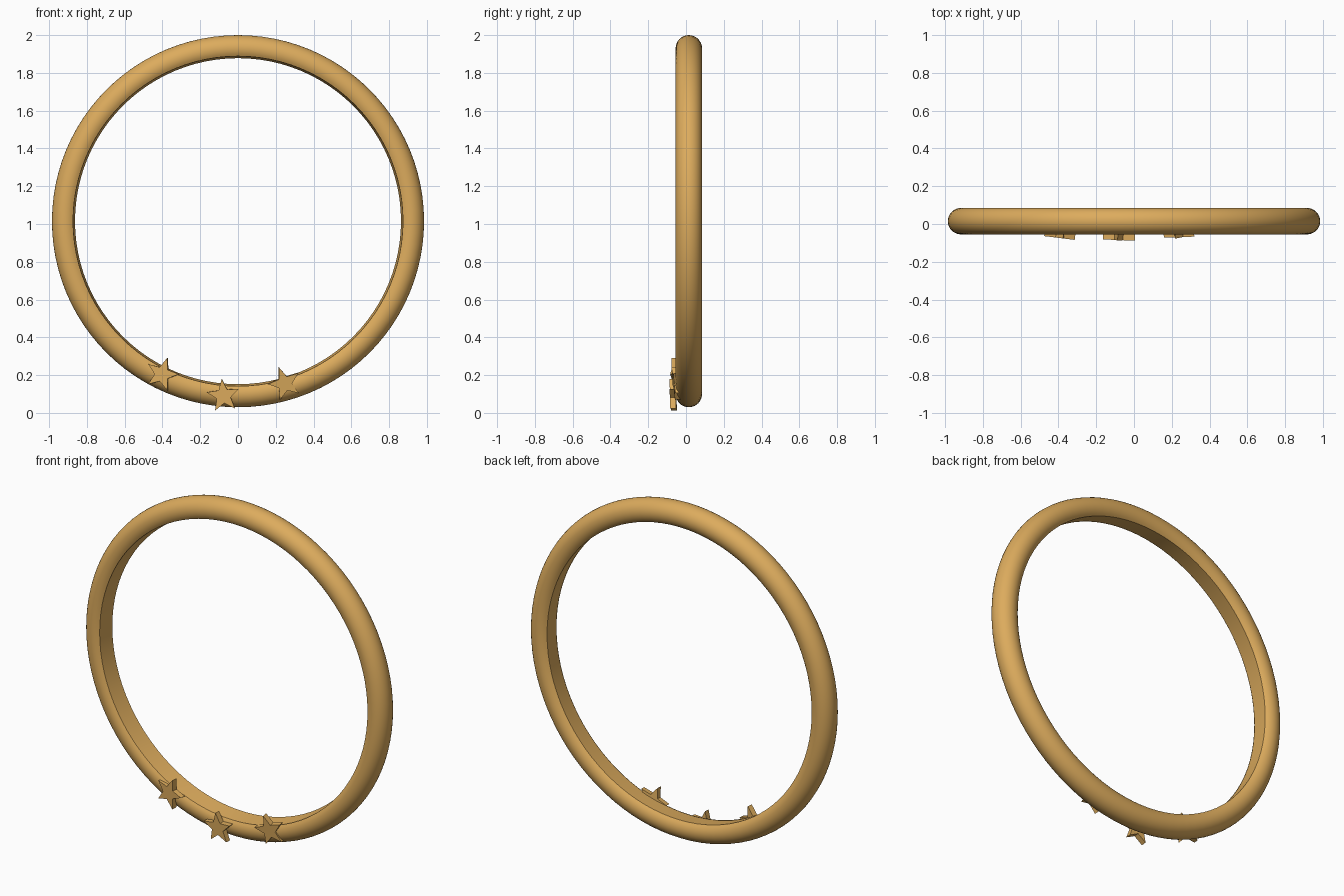
import bpy, bmesh, math
from mathutils import Matrix, Vector

if "Cube" in bpy.data.objects:
    bpy.data.objects.remove(bpy.data.objects["Cube"])

gold = bpy.data.materials.new("warm_gold")
gold.diffuse_color = (0.72, 0.41, 0.11, 1)
gold.use_nodes = True
gold.node_tree.nodes["Principled BSDF"].inputs["Base Color"].default_value = gold.diffuse_color


def finish(bm, name, smooth):
    bmesh.ops.recalc_face_normals(bm, faces=bm.faces)
    me = bpy.data.meshes.new(name)
    bm.to_mesh(me)
    bm.free()
    ob = bpy.data.objects.new(name, me)
    bpy.context.collection.objects.link(ob)
    me.materials.append(gold)
    if smooth:
        bpy.ops.object.select_all(action='DESELECT')
        ob.select_set(True)
        bpy.context.view_layer.objects.active = ob
        bpy.ops.object.shade_smooth_by_angle(angle=math.radians(35))
    return ob


# Hoop: round outer profile with a flattened inner face, swept round a circle
CENTRE_Z, TUBE_R, PATH_R, Y0 = 1.015, 0.07, 0.915, 0.015
profile = []
for i in range(25):
    a = math.radians(-138 + 276 * i / 24)
    profile.append((PATH_R + TUBE_R * math.cos(a), Y0 + TUBE_R * math.sin(a)))
profile[0] = (0.876, -0.043)      # crisp front inner edge
profile.append((0.866, 0.035))    # inner face

bm = bmesh.new()
N = 96
rings = []
for k in range(N):
    t = 2 * math.pi * k / N
    rings.append([bm.verts.new((r * math.cos(t), y, CENTRE_Z + r * math.sin(t)))
                  for r, y in profile])
for k in range(N):
    p, q = rings[k], rings[(k + 1) % N]
    for i in range(len(profile)):
        j = (i + 1) % len(profile)
        bm.faces.new((p[i], p[j], q[j], q[i]))
finish(bm, "hoop", True)


# Stars: extruded five-pointed plates, slightly turned and tilted
def star(name, x, z, y_front, angle, yaw, pitch, r=0.09, depth=0.032):
    bm = bmesh.new()
    vs = []
    for i in range(10):
        a = math.radians(angle + 36 * i)
        rad = r if i % 2 == 0 else r * 0.43
        vs.append(bm.verts.new((rad * math.cos(a), 0, rad * math.sin(a))))
    f = bm.faces.new(vs)
    ext = bmesh.ops.extrude_face_region(bm, geom=[f])
    moved = [g for g in ext["geom"] if isinstance(g, bmesh.types.BMVert)]
    bmesh.ops.translate(bm, vec=(0, depth, 0), verts=moved)
    m = (Matrix.Translation((x, y_front, z)) @ Matrix.Rotation(math.radians(yaw), 4, 'Z')
         @ Matrix.Rotation(math.radians(pitch), 4, 'X'))
    bmesh.ops.transform(bm, matrix=m, verts=bm.verts)
    finish(bm, name, False)


star("star_left", -0.403, 0.205, -0.073, 72, -7, 0)
star("star_middle", -0.077, 0.09, -0.084, 96, -2, 2)
star("star_right", 0.248, 0.155, -0.066, 110, 4, 6)
